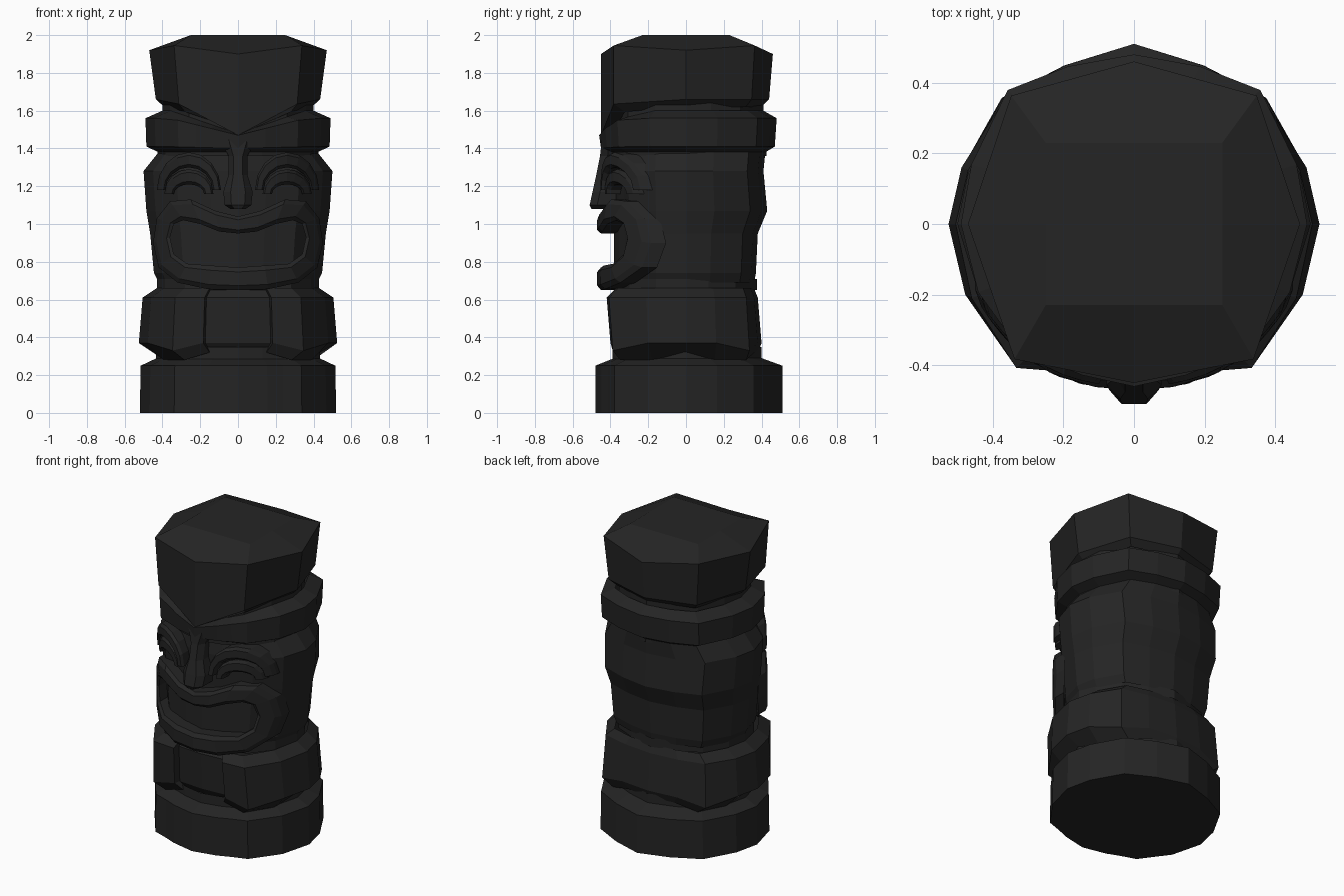
import bpy, bmesh, math

if "Cube" in bpy.data.objects:
    bpy.data.objects.remove(bpy.data.objects["Cube"])

wood = bpy.data.materials.new("charred_wood")
wood.use_nodes = True
COLOR = (0.018, 0.018, 0.018, 1)
wood.diffuse_color = COLOR
bsdf = wood.node_tree.nodes["Principled BSDF"]
bsdf.inputs["Base Color"].default_value = COLOR
bsdf.inputs["Roughness"].default_value = 0.9

# Half outlines of a carved log, unit size, from back to front
LOG = [(0, 1), (.38, .88), (.72, .7), (.93, .32), (1, 0), (.9, -.42),
       (.65, -.79), (.46, -.86), (.3, -.93), (0, -1)]
HEAD = [(0, 1), (.38, .93), (.73, .79), (.94, .35)] + LOG[4:]
# Squarer log with a stepped-in panel between two hands
HANDS = [(0, 1), (.38, .95), (.72, .84), (.93, .4), (1, 0), (.91, -.5),
         (.66, -.97), (.35, -1), (.33, -.9), (0, -.93)]
OCTAGON = [(0, 1), (.74, .79), (1, 0), (.72, -.85), (0, -1)]
SQUARE = [(0, 1), (1, 1), (1, 0), (1, -1), (0, -1)]


def mirrored(half):
    """Close a half outline across x = 0."""
    return half + [(-x, y) for x, y in half[-2:0:-1]]


def loft(name, rings, start_cap=False, end_cap=False, loop=False):
    """Skin a row of equal rings, with optional end caps."""
    bm = bmesh.new()
    rows = [[bm.verts.new(p) for p in ring] for ring in rings]
    n = len(rows[0])
    pairs = list(zip(rows, rows[1:]))
    if loop:
        pairs.append((rows[-1], rows[0]))
    if start_cap:
        bm.faces.new(rows[0])
    if end_cap:
        bm.faces.new(rows[-1])
    for a, b in pairs:
        for i in range(n):
            j = (i + 1) % n
            bm.faces.new((a[i], a[j], b[j], b[i]))
    bmesh.ops.recalc_face_normals(bm, faces=bm.faces)
    mesh = bpy.data.meshes.new(name)
    bm.to_mesh(mesh)
    bm.free()
    mesh.materials.append(wood)
    obj = bpy.data.objects.new(name, mesh)
    bpy.context.collection.objects.link(obj)


def log_rings(layers, outline=LOG):
    """Layers are (z, half width, front, back, dip at the front centre)."""
    rings = []
    for z, w, front, back, dip in layers:
        ring = []
        for x, y in mirrored(outline):
            drop = dip * max(0, 1 - abs(x * w) / .36) if y < 0 else 0
            ring.append((x * w, y * (back if y > 0 else front), z - drop))
        rings.append(ring)
    return rings


def shift(ring, low, high, dz):
    """Raise or lower the points of a ring whose |x| is within a range."""
    return [(x, y, z + (dz if low <= abs(x) < high else 0))
            for x, y, z in ring]


def face_y(x):
    """Front of the face, curving back towards the cheeks."""
    return -.47 + .7 * x ** 2 + 3 * x ** 4


def ridge(name, outer, inner, depth, sink=0, loop=False):
    """Raised carved strip between two lines given in x and z."""
    rings = []
    for (xo, zo), (xi, zi) in zip(outer, inner):
        def at(t, push):
            x = xo + (xi - xo) * t
            return (x, face_y(x) + push + sink, zo + (zi - zo) * t)
        rings.append([at(0, depth), at(0, .02), at(.2, 0),
                      at(.8, 0), at(1, .02), at(1, depth)])
    loft(name, rings, not loop, not loop, loop)


# Grooves between the carved bands
for name, bottom, top, w, front, back in [
        ("lower_groove", .26, .35, .435, .39, .4),
        ("neck_groove", .65, .71, .43, .38, .375),
        ("brow_groove", 1.36, 1.4, .425, .4, .425),
        ("crown_groove", 1.5, 1.65, .4, .39, .41)]:
    loft(name, log_rings([(bottom, w, front, back, 0),
                          (top, w, front, back, 0)]))

# Carved bands
loft("base", log_rings([
    (0, .52, .48, .51, 0), (.25, .515, .48, .51, 0), (.29, .43, .38, .4, 0)]),
    start_cap=True)
arms = log_rings([
    (.32, .43, .36, .38, 0), (.37, .525, .4, .4, 0),
    (.61, .505, .42, .38, 0), (.66, .43, .37, .36, 0)], HANDS)
loft("arms", [shift(r, .25, .4, -.04) for r in arms[:2]] + arms[2:])
loft("head", log_rings([
    (.69, .42, .37, .36, 0), (.74, .445, .38, .37, 0),
    (.95, .465, .38, .38, 0), (1.07, .485, .38, .43, 0),
    (1.28, .5, .39, .41, 0), (1.38, .42, .38, .42, 0)], HEAD))
loft("brow", log_rings([
    (1.38, .42, .4, .42, 0), (1.41, .485, .45, .47, .01),
    (1.56, .49, .46, .48, .09), (1.6, .4, .39, .41, .12)], HEAD))

# Headdress with raised corners and a pointed front
crown = log_rings([(1.62, .39, .38, .4, .12), (1.66, .435, .45, .44, .19),
                   (1.92, .47, .45, .46, 0)], OCTAGON)
crown[-1] = shift(shift(crown[-1], .2, .4, .025), 0, .1, -.02)
loft("headdress", crown + log_rings([(2, .25, .23, .23, 0)], SQUARE),
     end_cap=True)

# Grinning lips around the open mouth
lip_out = [(0, 1.04), (.12, 1.07), (.25, 1.13), (.36, 1.12), (.43, 1.03),
           (.45, .9), (.42, .77), (.32, .69), (.16, .655), (0, .65)]
lip_in = [(0, .95), (.1, .96), (.2, 1), (.29, 1.02), (.34, 1),
          (.36, .93), (.34, .84), (.27, .79), (.14, .78), (0, .77)]
ridge("lips", mirrored(lip_out), mirrored(lip_in), .1, loop=True)


# Arched eyelids and squinting eyes
def arch(cx, cz, rx, rz, side):
    points = []
    for i in range(9):
        a = math.pi * i / 8
        points.append((side * (cx - rx * math.cos(a)), cz + rz * math.sin(a)))
    return points


for side, label in ((1, "left"), (-1, "right")):
    ridge(label + "_eyelid", arch(.26, 1.18, .17, .2, side),
          arch(.26, 1.18, .125, .12, side), .1, .01)
    ridge(label + "_eye", arch(.26, 1.16, .13, .13, side),
          arch(.26, 1.16, .08, .05, side), .09, .025)

# Nose widening down to a blunt tip
nose = []
for z, w, y in [(1.08, .04, -.5), (1.1, .07, -.51), (1.17, .078, -.495),
                (1.26, .05, -.475), (1.36, .05, -.455), (1.45, .1, -.445)]:
    nose.append([(-w, -.34, z), (-w, y + .04, z), (-w * .5, y, z),
                 (w * .5, y, z), (w, y + .04, z), (w, -.34, z)])
loft("nose", nose, start_cap=True)
